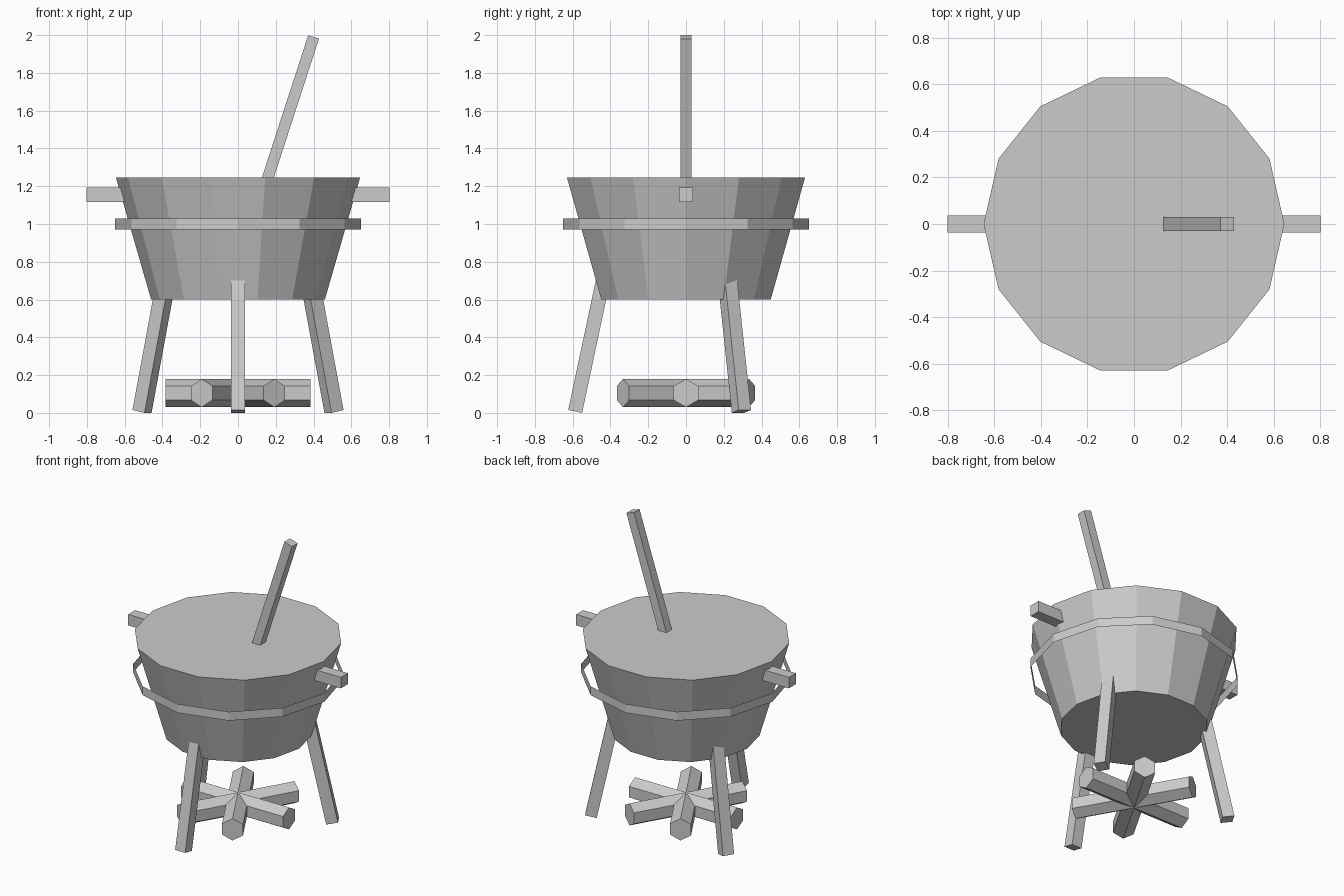
import bpy
import bmesh
import math
from mathutils import Vector, Matrix

if "Cube" in bpy.data.objects:
    bpy.data.objects.remove(bpy.data.objects["Cube"])

grey = bpy.data.materials.new("plain grey")
grey.diffuse_color = (0.6, 0.6, 0.6, 1.0)
grey.use_nodes = True
grey.node_tree.nodes["Principled BSDF"].inputs["Base Color"].default_value = grey.diffuse_color


def finish(name, bm):
    mesh = bpy.data.meshes.new(name)
    bm.to_mesh(mesh)
    bm.free()
    mesh.materials.append(grey)
    obj = bpy.data.objects.new(name, mesh)
    bpy.context.collection.objects.link(obj)
    return obj


def tube(name, sides, r0, z0, r1, z1, caps=True, matrix=None):
    """Tapered prism whose first corner lies on +x."""
    bm = bmesh.new()
    rings = []
    for r, z in ((r0, z0), (r1, z1)):
        angles = [2 * math.pi * i / sides for i in range(sides)]
        rings.append([bm.verts.new((r * math.cos(a), r * math.sin(a), z)) for a in angles])
    low, high = rings
    for i in range(sides):
        j = (i + 1) % sides
        bm.faces.new((low[i], low[j], high[j], high[i]))
    if caps:
        bm.faces.new(low[::-1])
        bm.faces.new(high)
    if matrix is not None:
        bm.transform(matrix)
    return finish(name, bm)


def box(name, size, matrix):
    bm = bmesh.new()
    bmesh.ops.create_cube(bm, size=1, matrix=matrix @ Matrix.Diagonal((*size, 1)))
    return finish(name, bm)


# Tapered pot with a flat lid surface
tube("pot", 14, 0.46, 0.6, 0.646, 1.245)

# Thin open hoop standing clear of the pot
tube("hoop", 12, 0.65, 0.97, 0.65, 1.03, caps=False)

# Side handles
for side, label in ((-1, "left"), (1, "right")):
    box(f"{label}_handle", (0.2, 0.075, 0.075),
        Matrix.Translation((side * 0.702, 0, 1.155)))

# Leaning stirring stick, sunk into the lid
tilt = math.radians(18)
axis = Vector((math.sin(tilt), 0, math.cos(tilt)))
length = 1.0
centre = Vector((0.4, 0, 1.99)) - axis * length / 2
box("stirring_stick", (0.06, 0.06, length),
    Matrix.Translation(centre) @ Matrix.Rotation(tilt, 4, 'Y'))

# Three splayed legs, one at the front
for i, label in enumerate(("front", "back_right", "back_left")):
    turn = Matrix.Rotation(math.radians(-90 + 120 * i), 4, 'Z')
    splay = Matrix.Translation((0.514, 0, 0.35)) @ Matrix.Rotation(math.radians(-12), 4, 'Y')
    box(f"{label}_leg", (0.075, 0.075, 0.7), turn @ splay)

# Three crossed six-sided logs, ridge upward
for i in range(3):
    lay = Matrix.Rotation(math.radians(60 * i), 4, 'Z') @ Matrix.Rotation(math.pi / 2, 4, 'Y')
    tube(f"log_{i + 1}", 6, 0.075, -0.385, 0.075, 0.385,
         matrix=Matrix.Translation((0, 0, 0.105)) @ lay)
